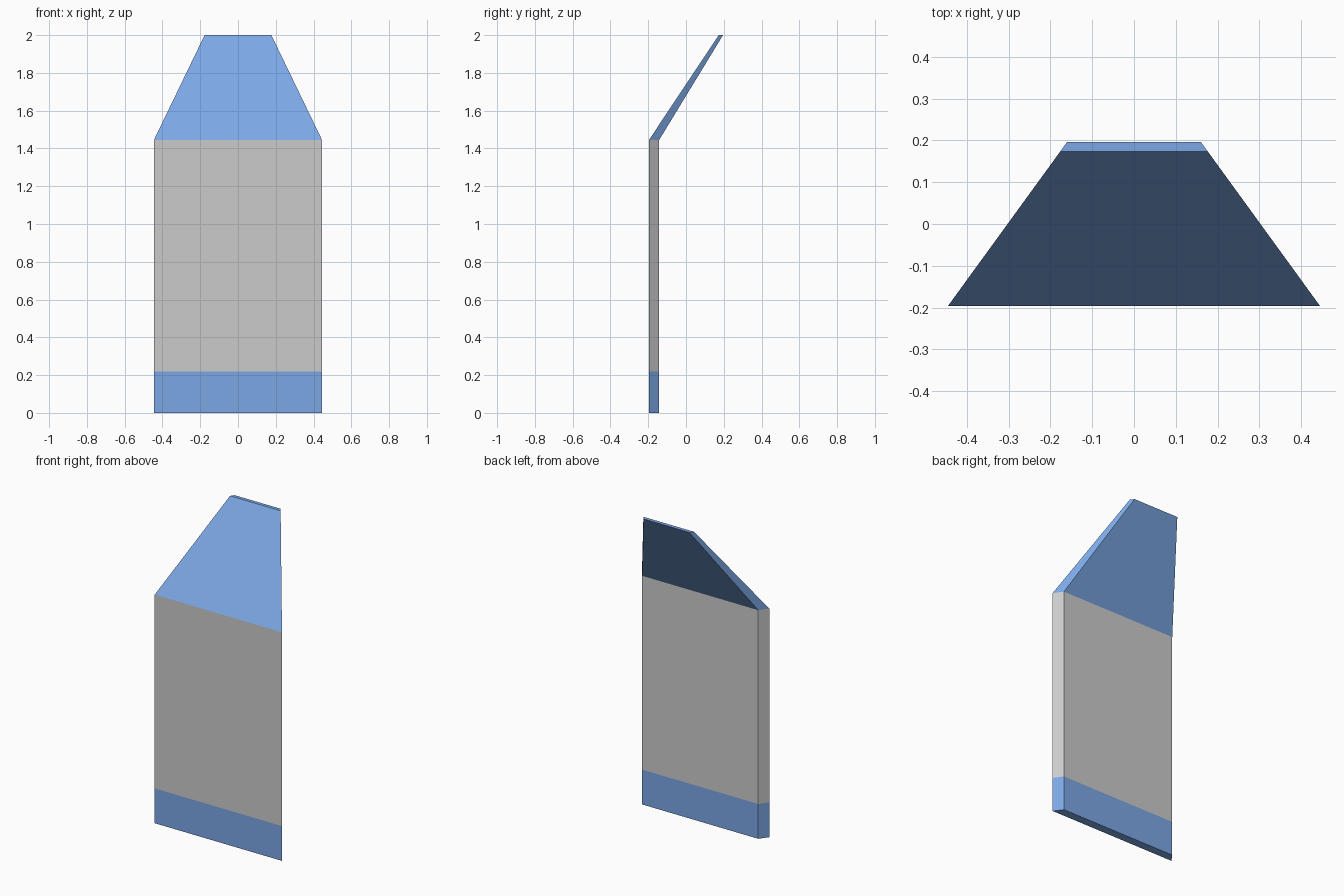
import bpy, bmesh, math

if "Cube" in bpy.data.objects:
    bpy.data.objects.remove(bpy.data.objects["Cube"])

# One mitred wall segment of a five-sided ring: side planes lean in by 36 degrees
MITRE = math.tan(math.radians(36))
HALF_W, Y_FRONT = 0.445, -0.196

blue = bpy.data.materials.new("blue")
blue.diffuse_color = (0.2, 0.39, 0.79, 1)
blue.use_nodes = True
blue.node_tree.nodes["Principled BSDF"].inputs["Base Color"].default_value = blue.diffuse_color


def half_width(y):
    return HALF_W - (y - Y_FRONT) * MITRE


def segment(name, low, high, mat=None, cap_low=False, cap_high=False):
    """Build a panel between two levels, each given as (z, front y, back y)."""
    bm = bmesh.new()
    rings = []
    for z, yf, yb in (low, high):
        wf, wb = half_width(yf), half_width(yb)
        rings.append([bm.verts.new((x, y, z)) for x, y in
                      ((-wf, yf), (wf, yf), (wb, yb), (-wb, yb))])
    a, b = rings
    for i in range(4):
        j = (i + 1) % 4
        bm.faces.new((a[i], a[j], b[j], b[i]))
    if cap_low:
        bm.faces.new(a[::-1])
    if cap_high:
        bm.faces.new(b)
    mesh = bpy.data.meshes.new(name)
    bm.to_mesh(mesh)
    bm.free()
    if mat:
        mesh.materials.append(mat)
    obj = bpy.data.objects.new(name, mesh)
    bpy.context.collection.objects.link(obj)


# Side profile levels: floor, top of base band, bend, tip
floor = (0.0, Y_FRONT, -0.142)
band = (0.22, Y_FRONT, -0.142)
bend = (1.445, Y_FRONT, -0.142)
tip = (2.0, 0.173, 0.196)

segment("base_band", floor, band, blue, cap_low=True)
segment("wall_panel", band, bend)
segment("sloped_roof_panel", bend, tip, blue, cap_high=True)
